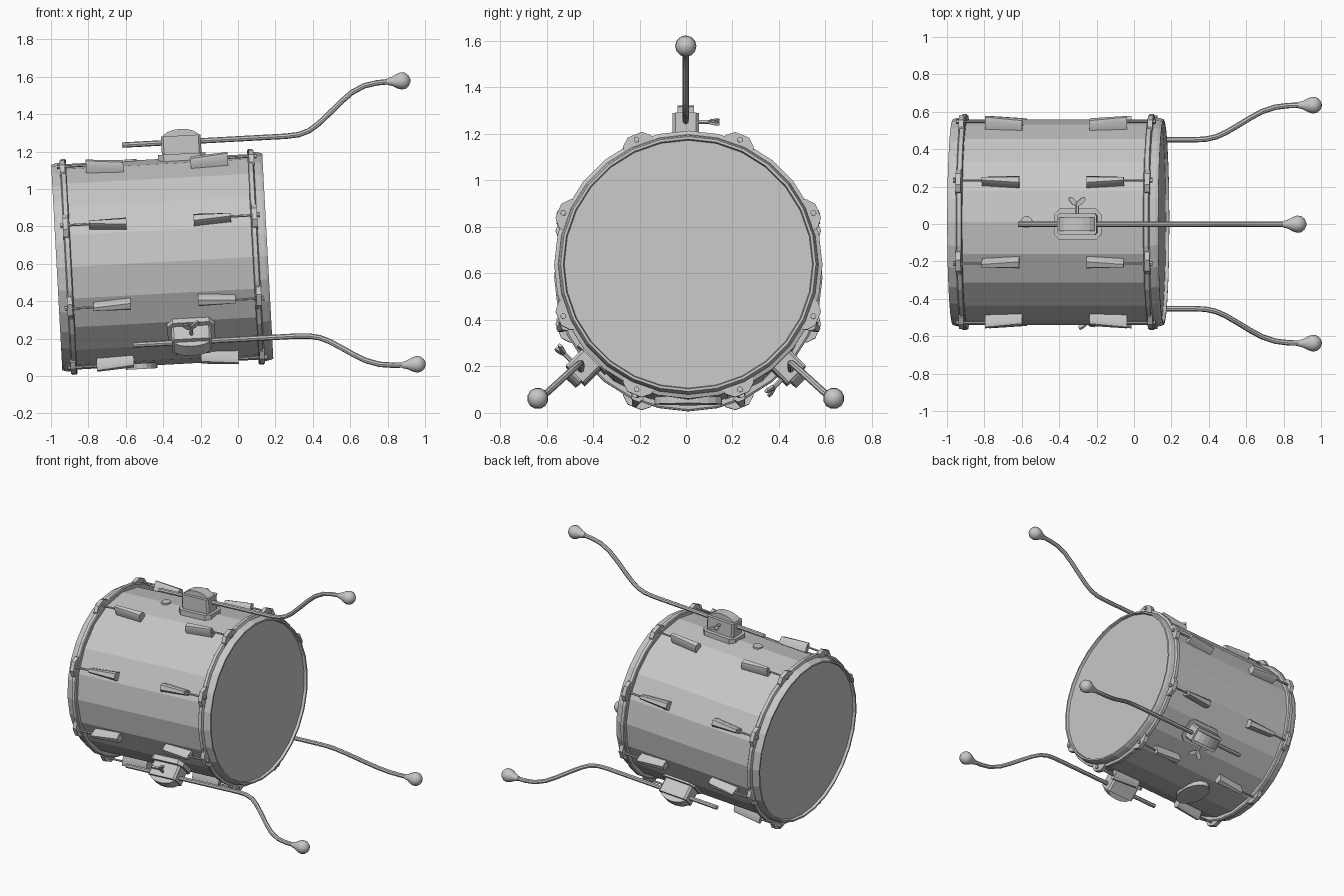
import bpy, bmesh
from math import cos, sin, pi, radians
from mathutils import Matrix, Vector

cube = bpy.data.objects.get("Cube")
if cube:
    bpy.data.objects.remove(cube)

grey = bpy.data.materials.new("plain grey")
grey.use_nodes = True
COLOUR = (0.57, 0.57, 0.57, 1)
grey.diffuse_color = COLOUR
grey.node_tree.nodes["Principled BSDF"].inputs["Base Color"].default_value = COLOUR

# Drum frame: x is the drum axis, tipped slightly upward
DRUM = Matrix.Translation((-0.405, 0.01, 0.61)) @ Matrix.Rotation(radians(-3.1), 4, 'Y')


def around(angle):
    """Turn a part modelled at the top to an angle around the drum axis."""
    return Matrix.Rotation(radians(angle - 90), 4, 'X')


def finish(name, bm, turn=Matrix(), smooth=False):
    bmesh.ops.recalc_face_normals(bm, faces=bm.faces)
    mesh = bpy.data.meshes.new(name)
    bm.to_mesh(mesh)
    bm.free()
    mesh.materials.append(grey)
    obj = bpy.data.objects.new(name, mesh)
    obj.matrix_world = DRUM @ turn
    bpy.context.collection.objects.link(obj)
    if smooth:
        bpy.ops.object.select_all(action='DESELECT')
        obj.select_set(True)
        bpy.context.view_layer.objects.active = obj
        bpy.ops.object.shade_smooth_by_angle(angle=radians(40))


def loft(bm, outlines, closed=False):
    """Skin a row of matching outlines, capped unless closed into a loop."""
    rings = [[bm.verts.new(p) for p in outline] for outline in outlines]
    pairs = list(zip(rings, rings[1:]))
    if closed:
        pairs.append((rings[-1], rings[0]))
    else:
        bm.faces.new(rings[0])
        bm.faces.new(rings[-1])
    for a, b in pairs:
        for i in range(len(a)):
            j = (i + 1) % len(a)
            bm.faces.new((a[i], a[j], b[j], b[i]))


def lathe(bm, profile, sides, centre=(0, 0, 0), closed=False):
    """Revolve (x, radius) points about the x direction."""
    c = Vector(centre)
    turns = [2 * pi * i / sides for i in range(sides)]
    loft(bm, [[c + Vector((x, r * cos(t), r * sin(t))) for t in turns] for x, r in profile], closed)


def prism(bm, outline, low, high):
    """Join an outline of points between two offsets."""
    loft(bm, [[Vector(p) + Vector(offset) for p in outline] for offset in (low, high)])


def rounded(x, y, cut):
    """Rectangle outline with clipped corners."""
    return [(-x + cut, -y, 0), (x - cut, -y, 0), (x, -y + cut, 0), (x, y - cut, 0),
            (x - cut, y, 0), (-x + cut, y, 0), (-x, y - cut, 0), (-x, -y + cut, 0)]


def lug_section(x, width, top):
    """Domed cross-section of a lug, standing on the shell."""
    return [(x, -width, 0.535), (x, -width, top - 0.022), (x, -width * 0.55, top - 0.004),
            (x, width * 0.55, top - 0.004), (x, width, top - 0.022), (x, width, 0.535)]


# Shell
bm = bmesh.new()
lathe(bm, [(-0.53, 0.55), (0.53, 0.55)], 20)
finish("shell", bm)

# Hoops and recessed heads at both ends
HOOP = [(0.485, 0.54), (0.485, 0.57), (0.49, 0.577), (0.512, 0.577), (0.518, 0.56),
        (0.55, 0.555), (0.565, 0.549), (0.565, 0.538), (0.54, 0.532)]
for side, label in ((-1, "right"), (1, "left")):
    bm = bmesh.new()
    lathe(bm, [(side * x, r) for x, r in HOOP], 28, closed=True)
    finish(label + "_hoop", bm)
    bm = bmesh.new()
    lathe(bm, [(side * 0.535, 0.536), (side * 0.547, 0.536)], 28)
    finish(label + "_head", bm)

    # Lugs, tension rods and hoop ears, eight per end
    for k in range(8):
        turn = around(22.5 + 45 * k)
        bm = bmesh.new()
        loft(bm, [lug_section(side * 0.18, 0.029, 0.598), lug_section(side * 0.38, 0.016, 0.615)])
        finish(label + "_lug", bm, turn, True)
        bm = bmesh.new()
        lathe(bm, [(side * 0.37, 0.007), (side * 0.528, 0.007)], 6, (0, 0, 0.582))
        lathe(bm, [(side * 0.522, 0.013), (side * 0.534, 0.013)], 6, (0, 0, 0.582))
        finish(label + "_tension_rod", bm, turn)
        bm = bmesh.new()
        prism(bm, [(0, -0.072, 0.55), (0, 0.072, 0.55), (0, 0.065, 0.577), (0, 0.032, 0.605),
                   (0, -0.032, 0.605), (0, -0.065, 0.577)], (side * 0.492, 0, 0), (side * 0.52, 0, 0))
        finish(label + "_hoop_ear", bm, turn)

# Legs with clamp brackets and wing screws
LEG = [(-0.18, 0.638), (0.3, 0.638), (0.7, 0.638), (0.765, 0.643), (0.82, 0.66), (0.87, 0.692), (0.935, 0.747),
       (1.0, 0.805), (1.06, 0.852), (1.13, 0.885), (1.2, 0.897), (1.27, 0.9)]
MID = 0.135
for angle, label, rise in ((90, "top", -0.003), (225, "front", 0.016), (-45, "back", 0.016)):
    turn = Matrix.Translation((0, -0.011, rise)) @ around(angle)

    # Bent leg swept as a round tube
    bm = bmesh.new()
    pts = [Vector((x, 0, z)) for x, z in LEG]
    rings = []
    for i, p in enumerate(pts):
        d = (pts[min(i + 1, len(pts) - 1)] - pts[max(i - 1, 0)]).normalized()
        n = Vector((-d.z, 0, d.x))
        rings.append([p + 0.0145 * (n * cos(k * pi / 4) + Vector((0, sin(k * pi / 4), 0))) for k in range(8)])
    loft(bm, rings)
    finish(label + "_leg", bm, turn, True)

    # Teardrop foot
    bm = bmesh.new()
    lathe(bm, [(-0.075, 0.017), (-0.05, 0.024), (-0.022, 0.039), (0, 0.046), (0.022, 0.043),
               (0.04, 0.028), (0.049, 0.008)], 12, (1.328, 0, 0.9))
    finish(label + "_foot", bm, turn, True)

    # Base plate and arched clamp
    bm = bmesh.new()
    prism(bm, rounded(0.127, 0.083, 0.03), (MID, 0, 0.535), (MID, 0, 0.575))
    finish(label + "_bracket_plate", bm, turn)
    bm = bmesh.new()
    prism(bm, rounded(0.106, 0.057, 0.012), (MID, 0, 0.57), (MID, 0, 0.672))
    arch = [(0.1 * cos(pi * i / 8), 0, 0.66 + 0.048 * sin(pi * i / 8)) for i in range(9)]
    prism(bm, arch, (MID, -0.036, 0), (MID, 0.036, 0))
    finish(label + "_bracket_clamp", bm, turn)

    # Wing screw, its wings turned a little
    bm = bmesh.new()
    prism(bm, [(0.01 * cos(k * pi / 3), 0, 0.638 + 0.01 * sin(k * pi / 3)) for k in range(6)],
          (MID, 0.05, 0), (MID, 0.115, 0))
    for s in (-1, 1):
        prism(bm, [(0, 0.095, 0), (s * 0.025, 0.105, 0), (s * 0.047, 0.13, 0), (s * 0.04, 0.146, 0),
                   (s * 0.022, 0.14, 0), (0, 0.118, 0)], (MID, 0, 0.632), (MID, 0, 0.644))
    bmesh.ops.rotate(bm, cent=(MID, 0, 0.638), matrix=Matrix.Rotation(radians(15), 3, 'Y'), verts=bm.verts)
    finish(label + "_wing_screw", bm, turn)


# Air vent on top and oval badge underneath
def disc(name, x, length, width, low, high, angle):
    bm = bmesh.new()
    prism(bm, [(length * cos(k * pi / 10), width * sin(k * pi / 10), 0) for k in range(20)],
          (x, 0, low), (x, 0, high))
    finish(name, bm, around(angle))


disc("air_vent", -0.14, 0.032, 0.032, 0.54, 0.557, 90)
disc("badge", -0.14, 0.085, 0.145, 0.535, 0.566, -90)
